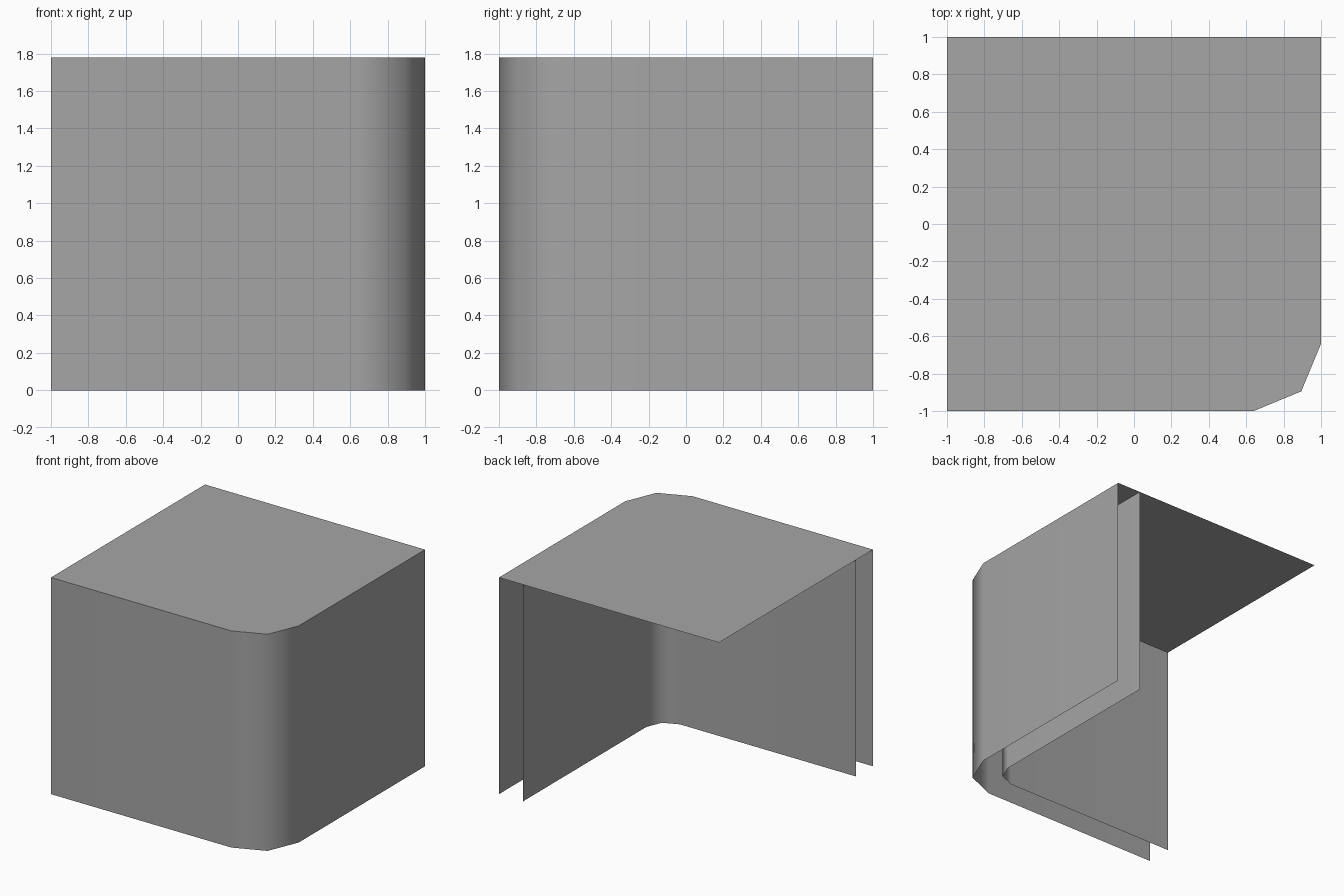
import bpy
from math import sin, cos, radians
from mathutils import Vector

cube = bpy.data.objects.get("Cube")
if cube:
    bpy.data.objects.remove(cube, do_unlink=True)

HEIGHT = 1.78

grey = bpy.data.materials.new("plain_grey")
grey.use_nodes = True
colour = (0.38, 0.38, 0.38, 1)
grey.diffuse_color = colour
grey.node_tree.nodes["Principled BSDF"].inputs["Base Color"].default_value = colour


def corner_path(reach, radius):
    """Outline of an L-shaped run whose corner is rounded in two segments."""
    centre = reach - radius
    arc = [(centre + radius * sin(radians(a)), -centre - radius * cos(radians(a)))
           for a in (0, 45, 90)]
    return [(-1, -reach)] + arc + [(reach, 1)]


def add_object(name, verts, faces):
    mesh = bpy.data.meshes.new(name)
    mesh.from_pydata(verts, [], faces)
    mesh.materials.append(grey)
    obj = bpy.data.objects.new(name, mesh)
    bpy.context.collection.objects.link(obj)
    return obj


def add_wall(name, path):
    """Single-sheet wall standing on the path, rounded only at the corner."""
    n = len(path)
    verts = [Vector((x, y, z)) for z in (0, HEIGHT) for x, y in path]
    faces = [(i, i + 1, n + i + 1, n + i) for i in range(n - 1)]
    wall = add_object(name, verts, faces)
    bpy.ops.object.select_all(action="DESELECT")
    wall.select_set(True)
    bpy.context.view_layer.objects.active = wall
    bpy.ops.object.shade_smooth_by_angle(angle=radians(60))
    wall.modifiers.new("flat_sides", "WEIGHTED_NORMAL").keep_sharp = True


# Outer and inner walls, open underneath and at both ends
outer_path = corner_path(1.0, 0.36)
add_wall("outer_wall", outer_path)
add_wall("inner_wall", corner_path(0.78, 0.18)[::-1])

# Flat top sheet over both walls
outline = outer_path + [(-1, 1)]
add_object("top_panel", [(x, y, HEIGHT) for x, y in outline], [range(len(outline))])
